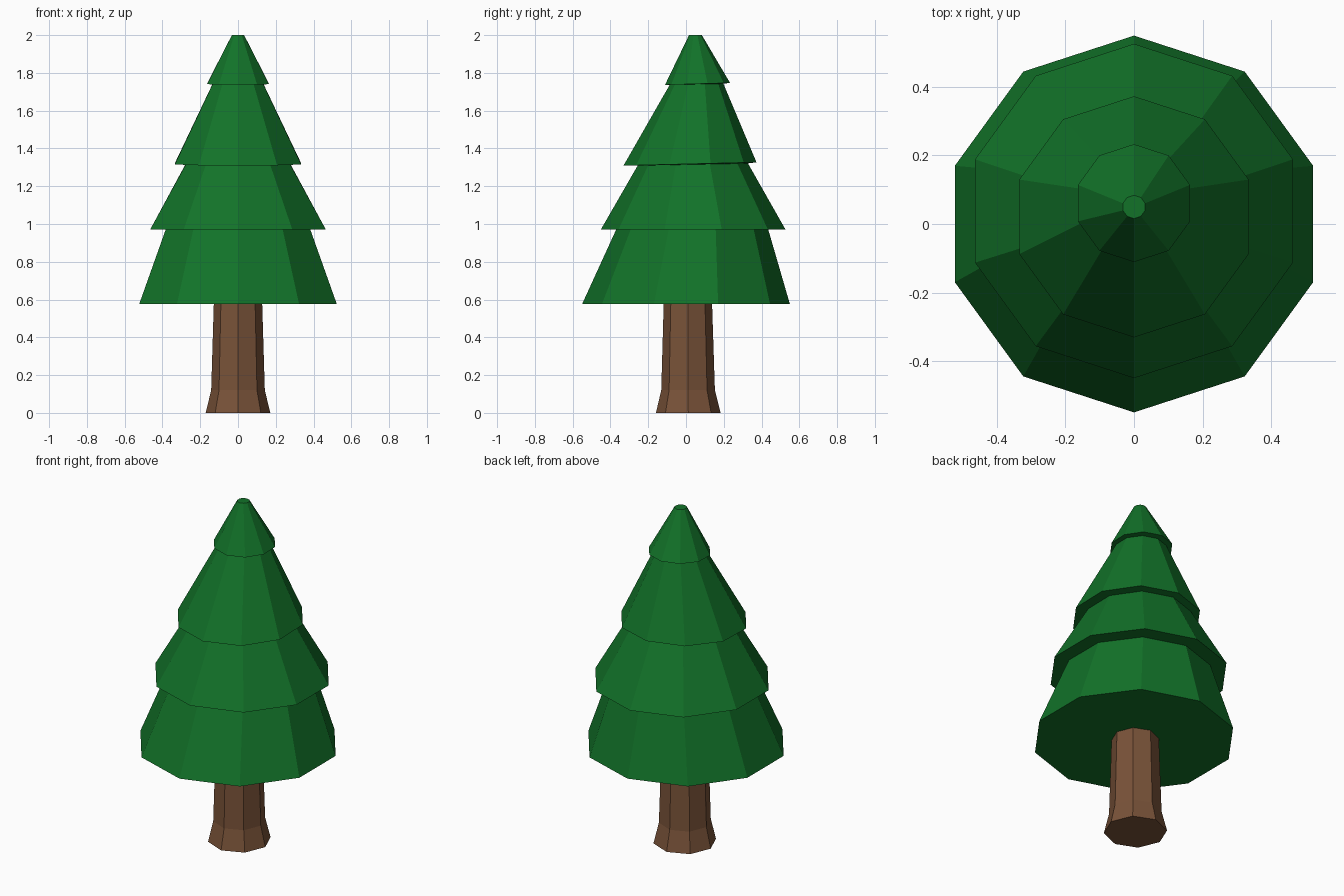
import bpy, bmesh
from math import sin, cos, pi

if "Cube" in bpy.data.objects:
    bpy.data.objects.remove(bpy.data.objects["Cube"])


def material(name, rgb):
    m = bpy.data.materials.new(name)
    m.diffuse_color = (*rgb, 1)
    m.use_nodes = True
    m.node_tree.nodes["Principled BSDF"].inputs["Base Color"].default_value = m.diffuse_color
    return m


def loft(name, sides, rings, mat):
    """Closed stack of polygons; each ring is (z, radius, centre y, tilt along y)."""
    bm = bmesh.new()
    loops = []
    for z, r, cy, tilt in rings:
        loop = []
        for i in range(sides):
            a = pi / 2 + 2 * pi * i / sides
            loop.append(bm.verts.new((r * cos(a), cy + r * sin(a), z + tilt * r * sin(a))))
        loops.append(loop)
    for lo, hi in zip(loops, loops[1:]):
        for i in range(sides):
            j = (i + 1) % sides
            bm.faces.new((lo[i], lo[j], hi[j], hi[i]))
    bm.faces.new(loops[0][::-1])
    bm.faces.new(loops[-1])
    bmesh.ops.recalc_face_normals(bm, faces=bm.faces[:])
    me = bpy.data.meshes.new(name)
    bm.to_mesh(me)
    bm.free()
    me.materials.append(mat)
    ob = bpy.data.objects.new(name, me)
    bpy.context.collection.objects.link(ob)
    return ob


# Eight-sided trunk with a flared foot
loft("trunk", 8, [
    (0.0, 0.171, 0.012, 0),
    (0.12, 0.142, 0.011, 0),
    (0.58, 0.128, 0.010, 0),
], material("bark", (0.19, 0.085, 0.04)))

# Ten-sided foliage: four overhanging tiers, slightly leaning
loft("foliage", 10, [
    (0.576, 0.55, 0.0, 0), (0.972, 0.402, 0.033, 0),
    (0.972, 0.488, 0.038, 0), (1.315, 0.292, 0.036, 0.02),
    (1.318, 0.352, 0.021, 0.025), (1.74, 0.142, 0.056, 0.02),
    (1.742, 0.172, 0.061, 0.03), (2.0, 0.034, 0.05, 0),
], material("needles", (0.006, 0.17, 0.022)))
